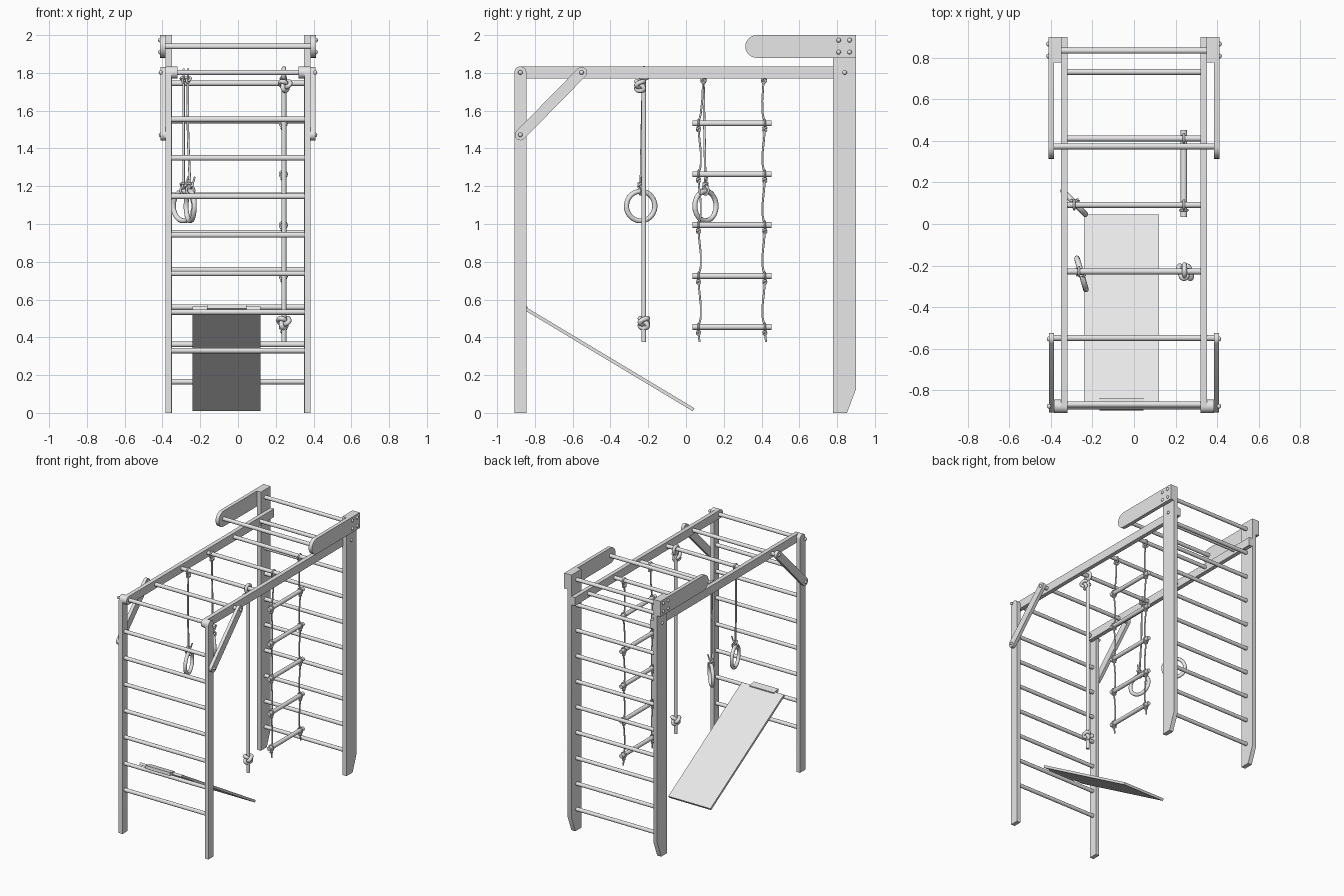
import bpy, bmesh
from math import sin, cos, pi, atan2
from mathutils import Vector, Matrix

cube = bpy.data.objects.get("Cube")
if cube:
    bpy.data.objects.remove(cube, do_unlink=True)

grey = bpy.data.materials.new("light_grey")
grey.use_nodes = True
grey.diffuse_color = (0.8, 0.8, 0.8, 1)
grey.node_tree.nodes["Principled BSDF"].inputs["Base Color"].default_value = (0.8, 0.8, 0.8, 1)
SIDES = (("left", 1), ("right", -1))


def finish(name, bm):
    bmesh.ops.recalc_face_normals(bm, faces=bm.faces)
    mesh = bpy.data.meshes.new(name)
    bm.to_mesh(mesh)
    bm.free()
    mesh.materials.append(grey)
    ob = bpy.data.objects.new(name, mesh)
    bpy.context.collection.objects.link(ob)
    return ob


def board(name, outline, x0, x1):
    """Extrude a side-on (y, z) outline from x0 to x1."""
    bm = bmesh.new()
    face = bm.faces.new([bm.verts.new((x0, y, z)) for y, z in outline])
    new = bmesh.ops.extrude_face_region(bm, geom=[face])["geom"]
    bmesh.ops.translate(bm, vec=(x1 - x0, 0, 0),
                        verts=[v for v in new if isinstance(v, bmesh.types.BMVert)])
    return finish(name, bm)


def strip(start, end, half, round_start=False, round_end=False, steps=12):
    """Outline of a straight board whose ends are square or rounded."""
    a, b = Vector(start), Vector(end)
    base = atan2(b.y - a.y, b.x - a.x)
    pts = []
    for p, turn, rounded in ((b, base - pi / 2, round_end), (a, base + pi / 2, round_start)):
        count = steps if rounded else 1
        for i in range(count + 1):
            t = turn + pi * i / count
            pts.append((p.x + half * cos(t), p.y + half * sin(t)))
    return pts


def rod(name, a, b, r=0.0145):
    a, b = Vector(a), Vector(b)
    d = b - a
    m = Matrix.Translation((a + b) / 2) @ d.to_track_quat('Z', 'Y').to_matrix().to_4x4()
    bm = bmesh.new()
    bmesh.ops.create_cone(bm, cap_ends=True, segments=20, radius1=r, radius2=r,
                          depth=d.length, matrix=m)
    return finish(name, bm)


def bolt(name, s, x, y, z):
    bm = bmesh.new()
    m = Matrix.Translation((s * x, y, z)) @ Matrix.Diagonal((0.9, 1, 1, 1))
    bmesh.ops.create_uvsphere(bm, u_segments=12, v_segments=8, radius=0.012, matrix=m)
    finish(name, bm)


def cord(name, pts, r, cyclic=False):
    cu = bpy.data.curves.new(name, 'CURVE')
    cu.dimensions = '3D'
    cu.bevel_depth, cu.bevel_resolution = r, 3
    cu.resolution_u = 3
    cu.use_fill_caps = True
    sp = cu.splines.new('BEZIER')
    sp.bezier_points.add(len(pts) - 1)
    for bp, p in zip(sp.bezier_points, pts):
        bp.co = p
        bp.handle_left_type = bp.handle_right_type = 'AUTO'
    sp.use_cyclic_u = cyclic
    cu.materials.append(grey)
    ob = bpy.data.objects.new(name, cu)
    bpy.context.collection.objects.link(ob)
    return ob


def knot(name, c, size, r):
    """Trefoil knot standing around a vertical rope."""
    pts = []
    for i in range(18):
        t = 2 * pi * i / 18
        pts.append((c[0] + size * (sin(t) + 2 * sin(2 * t)) / 3,
                    c[1] - size * sin(3 * t) * 0.7,
                    c[2] + size * (cos(t) - 2 * cos(2 * t)) / 3))
    cord(name, pts, r, True)


def hoop(name, c, radius, r, heading):
    """Vertical ring whose plane holds the given heading in x-y."""
    pts = []
    for i in range(16):
        t = 2 * pi * i / 16
        pts.append((c[0] + radius * cos(t) * cos(heading),
                    c[1] + radius * cos(t) * sin(heading),
                    c[2] + radius * sin(t)))
    cord(name, pts, r, True)


# Posts, rails, braces, overhead arms and their bolts
for side, s in SIDES:
    board(side + "_front_post", strip((-0.877, 0), (-0.877, 1.802), 0.032, False, True),
          s * 0.352, s * 0.384)
    board(side + "_back_post",
          [(0.778, 0), (0.852, 0), (0.9, 0.125), (0.9, 2), (0.778, 2)], s * 0.35, s * 0.384)
    board(side + "_top_rail", strip((-0.877, 1.802), (0.9, 1.802), 0.032, True, False),
          s * 0.32, s * 0.352)
    board(side + "_brace", strip((-0.877, 1.472), (-0.553, 1.802), 0.029, True, True),
          s * 0.384, s * 0.409)
    board(side + "_overhead_arm", strip((0.374, 1.94), (0.9, 1.94), 0.06, True, False),
          s * 0.384, s * 0.412)
    for y, z in ((-0.877, 1.802), (-0.877, 1.472), (-0.553, 1.802)):
        bolt(side + "_brace_bolt", s, 0.409, y, z)
    for y in (0.808, 0.866):
        for z in (1.91, 1.973):
            bolt(side + "_arm_bolt", s, 0.412, y, z)
    bolt(side + "_post_bolt", s, 0.384, 0.84, 1.802)

# Overhead bars
BAR_Y = [-0.868 + 0.32 * i for i in range(6)]
for i, y in enumerate(BAR_Y):
    half = 0.405 if i == 1 else 0.34
    rod("overhead_bar", (-half, y, 1.802), (half, y, 1.802))
rod("arm_tip_bar", (-0.39, 0.374, 1.94), (0.39, 0.374, 1.94))
rod("arm_back_bar", (-0.36, 0.834, 1.94), (0.36, 0.834, 1.94))

# Wall rungs, front and back
for i in range(7):
    z = 0.33 + 0.204 * i
    rod("front_rung", (-0.36, -0.877, z), (0.36, -0.877, z))
for i in range(9):
    z = 0.165 + 0.1975 * i
    rod("back_rung", (-0.36, 0.834, z), (0.36, 0.834, z))

# Sloping board with a narrower hook tab on the front rung
board("slide_board", strip((-0.858, 0.556), (0.04, 0.017), 0.009), -0.24, 0.12)
board("slide_hook", strip((-0.895, 0.563), (-0.84, 0.553), 0.011), -0.165, 0.045)

# Hanging rings
for x, y, top_x, heading in ((-0.253, -0.24, -0.265, -1.29), (-0.288, 0.103, -0.288, -0.8)):
    bar = -0.228 if y < 0 else 0.092
    hoop("gym_ring", (x, y, 1.095), 0.078, 0.0135, heading)
    hoop("ring_bar_loop", (top_x, bar, 1.797), 0.021, 0.006, pi / 2)
    knot("ring_top_knot", (top_x, bar, 1.765), 0.016, 0.006)
    cord("ring_rope", [(top_x, bar, 1.78), (top_x, (bar + y) / 2, 1.5), (x, y, 1.19)], 0.0065)
    hoop("ring_rope_loop", (x, y, 1.178), 0.022, 0.006, heading + pi / 2)
    knot("ring_lower_knot", (x, y, 1.205), 0.016, 0.006)
    cord("ring_rope_tail", [(x, y, 1.2), (x + 0.015, y + 0.004, 1.22), (x + 0.024, y + 0.008, 1.25)], 0.005)

# Climbing rope
RX, RY = 0.243, BAR_Y[2] + 0.005
hoop("climbing_bar_loop", (RX, RY, 1.797), 0.027, 0.012, pi / 2)
knot("climbing_top_knot", (RX + 0.007, RY - 0.02, 1.735), 0.029, 0.012)
cord("climbing_rope", [(RX, RY, 1.785), (RX, RY, 1.1), (RX, RY, 0.375)], 0.013)
knot("climbing_lower_knot", (RX, RY, 0.48), 0.03, 0.013)

# Rope ladder
LX = 0.24
RUNG_Z = [0.455 + 0.2695 * i for i in range(5)]
for z in RUNG_Z:
    rod("ladder_rung", (LX, 0.034, z), (LX, 0.452, z), 0.0155)
for bar, y, out in ((BAR_Y[3], 0.066, -1), (BAR_Y[4], 0.418, 1)):
    hoop("ladder_bar_loop", (LX, bar, 1.797), 0.021, 0.006, pi / 2)
    knot("ladder_top_knot", (LX, bar, 1.765), 0.015, 0.006)
    path = [(LX, bar, 1.78)]
    for z in reversed(RUNG_Z):
        path += [(LX, y - 0.012 * out, z + 0.05), (LX, y, z), (LX, y, z - 0.03)]
        knot("ladder_knot", (LX, y, z - 0.03), 0.011, 0.005)
        hoop("ladder_rung_loop", (LX, y, z), 0.019, 0.005, 0)
    cord("ladder_rope", path + [(LX, y + 0.006, 0.375)], 0.0055)

# Smooth round parts, keep board edges sharp
meshes = [o for o in bpy.context.scene.objects if o.type == 'MESH']
bpy.ops.object.select_all(action='DESELECT')
for ob in meshes:
    ob.select_set(True)
bpy.context.view_layer.objects.active = meshes[0]
bpy.ops.object.shade_smooth_by_angle()
